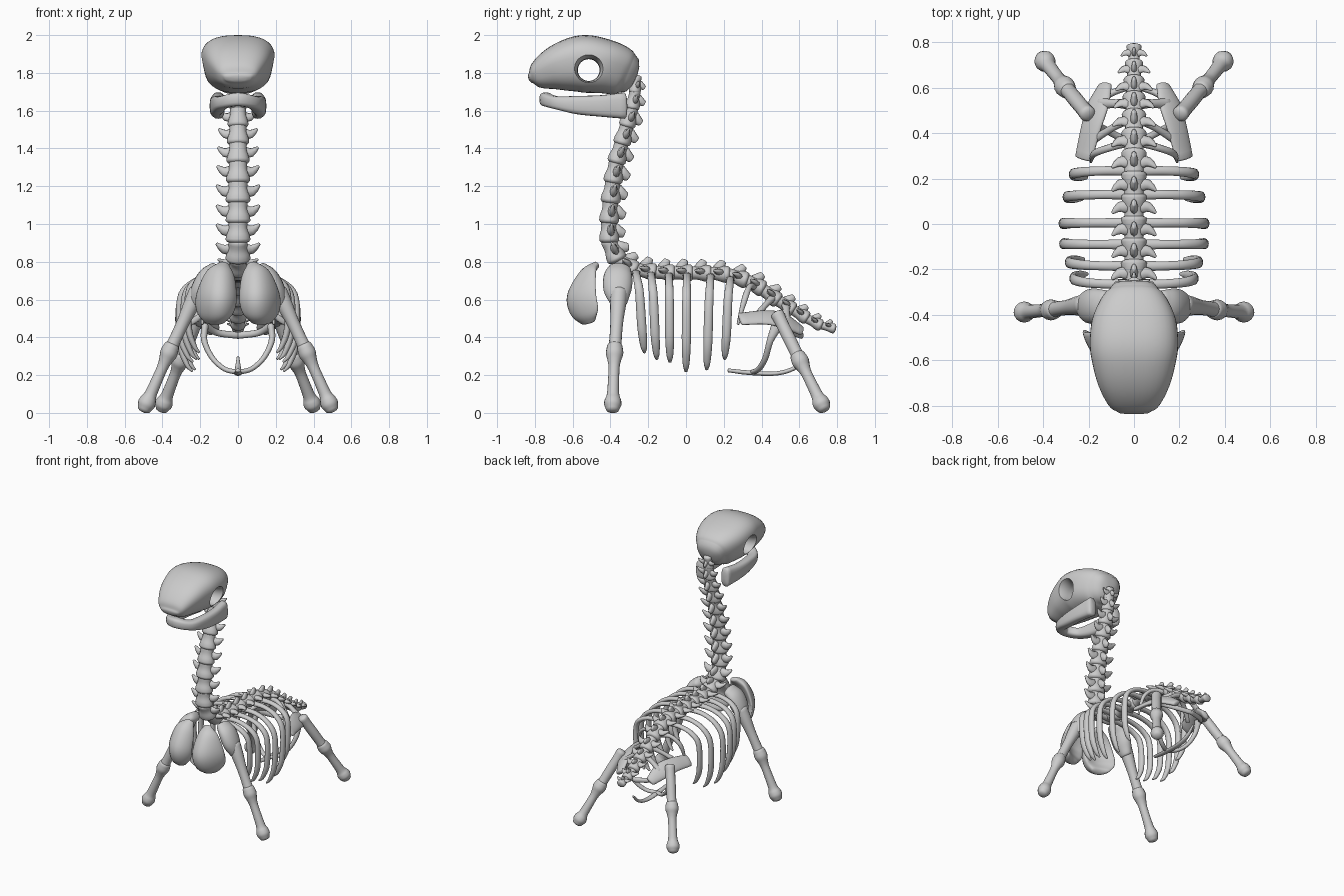
import bpy, bmesh, math
from mathutils import Vector

if "Cube" in bpy.data.objects:
    bpy.data.objects.remove(bpy.data.objects["Cube"])


def catmull(pts, sub):
    """Smooth a list of (x, y, z, ra, rb) points."""
    P = [Vector(p) for p in pts]
    P = [2 * P[0] - P[1]] + P + [2 * P[-1] - P[-2]]
    out = []
    for i in range(1, len(P) - 2):
        a, b, c, d = P[i - 1:i + 3]
        for k in range(sub):
            t = k / sub
            out.append(0.5 * (2 * b + (c - a) * t + (2 * a - 5 * b + 4 * c - d) * t * t
                              + (3 * b - a - 3 * c + d) * t ** 3))
    return out + [P[-2]]


def loft(bm, pts, ref=(1, 0, 0), n=14, sub=5, cap=0.5, power=2.0, taper=0.0):
    """Tube of elliptic sections: ra runs along ref, rb across; rounded ends."""
    S = catmull(pts, sub)
    C = [Vector(s[:3]) for s in S]
    R = [(max(s[3], .002), max(s[4], .002)) for s in S]
    T = [(C[min(i + 1, len(C) - 1)] - C[max(i - 1, 0)]).normalized() for i in range(len(C))]
    rings = list(zip(C, T, R))

    def dome(i, sign):
        r = min(R[i]) * cap
        return [(C[i] + T[i] * sign * r * math.sin(a), T[i],
                 (R[i][0] * math.cos(a), R[i][1] * math.cos(a))) for a in (.5, 1.0, 1.4)]
    rings = dome(0, -1)[::-1] + rings + dome(-1, 1)
    prev = first = None
    for c, t, (ra, rb) in rings:
        a = Vector(ref) - t * t.dot(Vector(ref))
        a.normalize()
        b = t.cross(a)
        row = []
        for k in range(n):
            w = 2 * math.pi * k / n
            cu = math.copysign(abs(math.cos(w)) ** (2 / power), math.cos(w))
            sv = math.copysign(abs(math.sin(w)) ** (2 / power), math.sin(w))
            row.append(bm.verts.new(c + a * ra * cu * (1 + taper * sv) + b * rb * sv))
        if prev:
            for k in range(n):
                bm.faces.new((prev[k], prev[(k + 1) % n], row[(k + 1) % n], row[k]))
        else:
            first = row
        prev = row
    bm.faces.new(first[::-1])
    bm.faces.new(prev)


def finish(bm, name, mirror=False):
    bmesh.ops.recalc_face_normals(bm, faces=bm.faces)
    me = bpy.data.meshes.new(name)
    bm.to_mesh(me)
    bm.free()
    ob = bpy.data.objects.new(name, me)
    bpy.context.collection.objects.link(ob)
    for p in me.polygons:
        p.use_smooth = True
    if mirror:
        ob.modifiers.new("mirror", 'MIRROR')
    return ob


def part(name, pts, mirror=True, **kw):
    bm = bmesh.new()
    loft(bm, pts, **kw)
    return finish(bm, name, mirror)


# skull: sections (y, bottom, top, half width)
secs = [(-.822, 1.745, 1.80, .075), (-.79, 1.715, 1.855, .11), (-.70, 1.705, 1.935, .155),
        (-.61, 1.70, 1.983, .18), (-.53, 1.695, 2.0, .192), (-.43, 1.69, 1.978, .182),
        (-.345, 1.68, 1.94, .145), (-.305, 1.69, 1.90, .11)]
skull = part("skull", [(0, y, (a + b) / 2, w, (b - a) / 2) for y, a, b, w in secs],
             mirror=False, n=40, cap=.45, power=2.6, taper=-.1)
# eye opening, flared on both sides
cut = part("eye_cutter", [(x, -.515, 1.815, r, r) for x, r in
                          ((-.26, .10), (-.19, .08), (-.12, .06), (.12, .06), (.19, .08), (.26, .10))],
           mirror=False, ref=(0, 0, 1), n=32, sub=2)
cut.hide_render = True
mod = skull.modifiers.new("eyes", 'BOOLEAN')
mod.object = cut
mod.operation = 'DIFFERENCE'
bpy.context.view_layer.objects.active = skull
skull.select_set(True)
bpy.ops.object.modifier_apply(modifier="eyes")
bpy.data.objects.remove(cut)
bpy.ops.object.shade_smooth_by_angle(angle=math.radians(40))

# lower jaw: U-shaped band
half = [(.105, -.325, 1.627, .07, .035), (.115, -.45, 1.625, .057, .035),
        (.108, -.58, 1.63, .048, .036), (.08, -.69, 1.643, .034, .036)]
part("lower_jaw", half + [(0, -.742, 1.66, .036, .034)] + [(-p[0],) + p[1:] for p in half[::-1]],
     mirror=False, ref=(0, 0, 1), n=20, power=3, cap=.4)

# spine: one vertebra per step along the path (y, z, size)
path = [(-.265, 1.74, .6), (-.285, 1.62, .8), (-.325, 1.48, .9), (-.365, 1.34, .95), (-.39, 1.2, 1),
        (-.405, 1.05, 1), (-.405, .93, 1), (-.375, .84, 1), (-.29, .77, .9), (-.15, .745, .85),
        (.05, .74, .85), (.22, .73, .85), (.36, .68, .85), (.48, .60, .8), (.6, .525, .7),
        (.7, .47, .58), (.81, .44, .4)]
dense = catmull([(0, y, z, s, s) for y, z, s in path], 30)
bm = bmesh.new()
travel, nxt = 0.0, 0.0
for p, q in zip(dense, dense[1:]):
    c, s = Vector(p[:3]), p[3]
    t = Vector(q[:3]) - c
    if travel >= nxt:
        u = t.normalized()
        dorsal = Vector((1, 0, 0)).cross(u)
        if dorsal.dot(Vector((0, 1, 1))) < 0:
            dorsal.negate()
        step = .105 * min(1, .3 + .75 * s)
        nxt += step
        # body, flared toward the tail
        loft(bm, [(*(c + u * step * k), rx * s, ry * s) for k, rx, ry in
                  ((-.5, .05, .042), (-.1, .05, .042), (.25, .062, .052), (.48, .066, .054))],
             n=14, sub=3, cap=.4)
        # dorsal process
        a, b = c + dorsal * .03 * s, c + dorsal * .078 * s + u * .02 * s
        loft(bm, [(*a, .022 * s, .04 * s), (*b, .013 * s, .022 * s)], n=8, sub=2)
        # side processes
        for sx in (-1, 1):
            X = Vector((sx, 0, 0))
            a = c + X * .035 * s + dorsal * .01
            m = c + X * .075 * s + dorsal * .012
            b = c + X * .112 * s + dorsal * .015 - u * .03 * s
            loft(bm, [(*a, .035 * s, .022 * s), (*m, .026 * s, .017 * s), (*b, .008 * s, .007 * s)],
                 ref=u, n=8, sub=2)
    travel += t.length
finish(bm, "spine")

# ribs: root y, root z, tip y, tip z, half width
ribs = [(-.265, .76, -.22, .32, .27), (-.185, .75, -.155, .285, .29), (-.09, .745, -.085, .27, .315),
        (.005, .745, 0, .22, .318), (.13, .74, .11, .23, .30), (.235, .725, .205, .285, .272)]
for i, (y0, z0, y1, z1, w) in enumerate(ribs):
    prof = [(.05, 0, -.03, .024), (.45, .02, -.02, .02), (.78, .16, .03, .021), (.97, .42, .1, .023),
            (.97, .7, .0, .024), (.86, .92, 0, .018), (.76, 1, 0, .008)]
    pts = []
    for fx, fz, dz, r in prof:
        z = z0 + (z1 - z0) * fz + dz * .6
        pts.append((w * fx, y0 + (y1 - y0) * fz, z, r, r * .75))
    part(f"rib_{i + 1}", pts, ref=(0, 1, 0), n=12)
part("rib_7", [(.03, .36, .67, .02, .02), (.11, .335, .665, .016, .014), (.175, .31, .60, .016, .013),
               (.19, .275, .47, .007, .007)], ref=(0, 1, 0), n=10)

# chest plates: leaf shapes wrapped backwards
plate = part("chest_plate", [(.075, -.475, .785, .03, .018), (.095, -.53, .73, .078, .036),
                             (.113, -.585, .62, .107, .045), (.122, -.572, .54, .1, .045),
                             (.125, -.535, .487, .06, .028)], n=28, sub=6)
for v in plate.data.vertices:
    v.co.y += 6 * (v.co.x - .09) ** 2

# shoulder blades
part("shoulder_blade", [(.12, -.35, .765, .06, .035), (.165, -.36, .72, .076, .048),
                        (.20, -.362, .65, .074, .05), (.228, -.355, .58, .045, .036)],
     ref=(0, 1, 0), n=20)


# legs: upper bone, collared lower bone and knobbed foot
def leg(name, hip, knee, foot, r0):
    h, k, f = map(Vector, (hip, knee, foot))

    def bone(label, a, b, prof):
        part(f"{name}_{label}", [(*a.lerp(b, u), r, r) for u, r in prof],
             ref=(0, 1, 0), n=16, sub=4)
    bone("upper", h, k, ((0, r0), (.2, r0 * .93), (.5, .034), (.8, .033), (1, .038)))
    bone("lower", k, f, ((-.12, .041), (.02, .046), (.15, .036), (.3, .029), (.6, .03), (.8, .033),
                         (.9, .043), (.99, .046), (1.08, .036)))


leg("front_leg", (.215, -.355, .64), (.365, -.378, .32), (.487, -.388, .042), .046)
leg("rear_leg", (.205, .485, .52), (.305, .605, .275), (.395, .72, .042), .036)

# pelvis: blades, struts to the spine, lower arches
part("pelvis_blade", [(.222, .29, .497, .047, .016), (.19, .42, .505, .055, .018),
                      (.16, .52, .487, .06, .02), (.128, .61, .435, .035, .018)],
     ref=(1, 0, -.8), n=18)
part("pelvis_strut_front", [(.03, .46, .61, .022, .02), (.10, .42, .57, .016, .015),
                            (.18, .37, .51, .02, .016)], ref=(0, 1, 0), n=10)
part("pelvis_strut_rear", [(.03, .53, .57, .025, .02), (.08, .53, .545, .019, .016),
                           (.15, .53, .49, .025, .018)], ref=(0, 1, 0), n=10)
part("pelvis_arch_lower", [(.175, .48, .46, .03, .02), (.178, .445, .38, .018, .016),
                           (.135, .42, .29, .016, .014), (.07, .385, .232, .016, .013),
                           (0, .35, .215, .016, .013)], ref=(0, 1, 0), n=12)
part("pelvis_arch_upper", [(.18, .5, .465, .022, .02), (.11, .57, .425, .018, .015),
                           (0, .61, .41, .018, .014)], ref=(0, 0, 1), n=12)
part("pelvis_keel", [(0, .225, .225, .014, .01), (0, .33, .213, .02, .012), (0, .47, .208, .02, .011),
                     (0, .57, .235, .016, .011), (0, .635, .295, .007, .007)], mirror=False, n=12)
